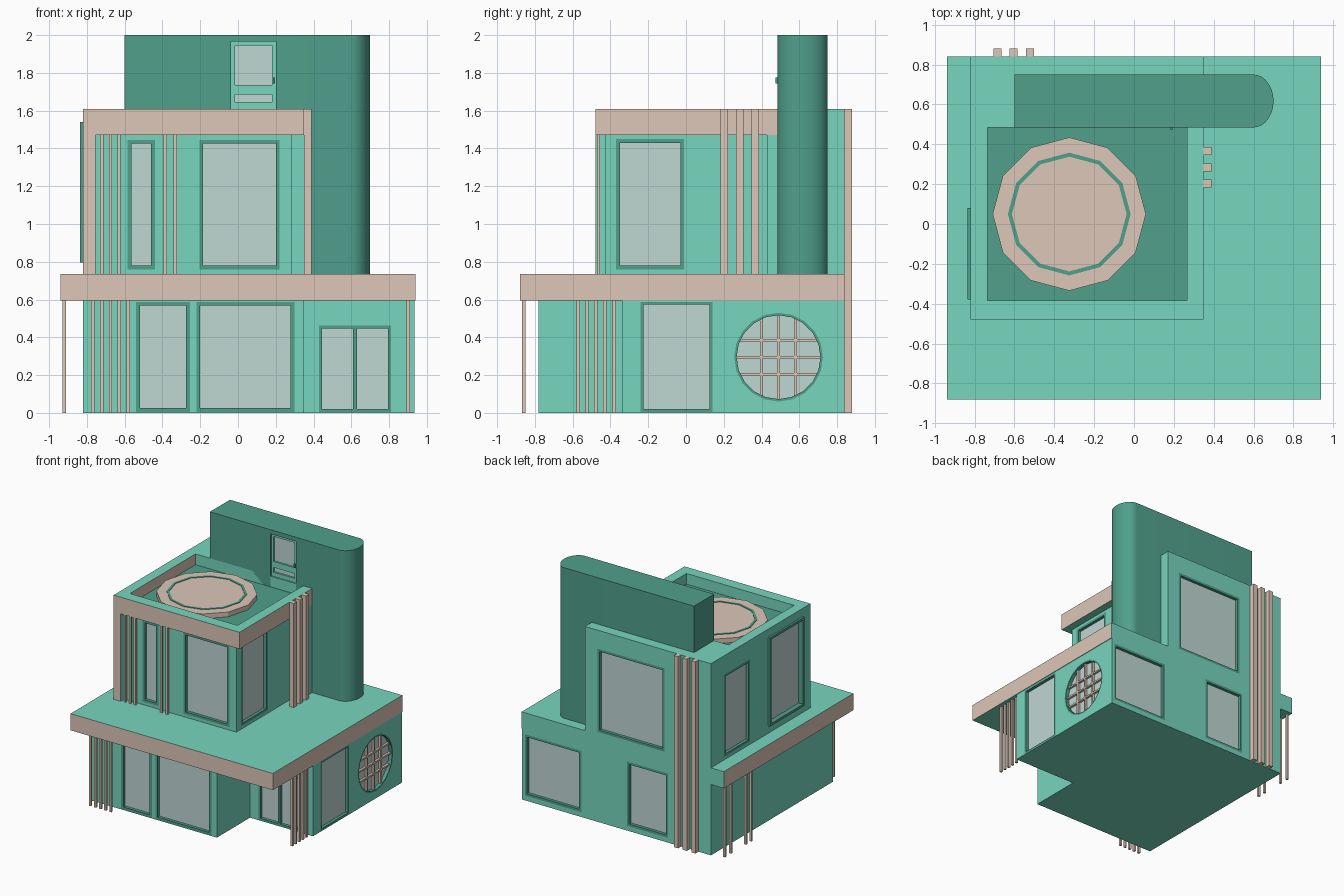
import bpy, bmesh, math
from mathutils import Vector

if "Cube" in bpy.data.objects:
    bpy.data.objects.remove(bpy.data.objects["Cube"])


def material(name, rgb):
    m = bpy.data.materials.new(name)
    m.diffuse_color = (*rgb, 1)
    m.use_nodes = True
    m.node_tree.nodes["Principled BSDF"].inputs["Base Color"].default_value = m.diffuse_color
    return m


GREEN = material("mint_wall", (.184, .672, .509))
BEIGE = material("beige_trim", (.723, .571, .479))
DARK = material("dark_green", (.08, .35, .26))
GLASS = material("pale_glass", (.52, .68, .65))


def finish(name, bm, mats):
    bmesh.ops.recalc_face_normals(bm, faces=bm.faces)
    me = bpy.data.meshes.new(name)
    bm.to_mesh(me)
    bm.free()
    for m in mats:
        me.materials.append(m)
    ob = bpy.data.objects.new(name, me)
    bpy.context.collection.objects.link(ob)
    return ob


def boxes(name, spans, mat, trim=()):
    """Boxes (x0,x1,y0,y1,z0,z1) in one mesh; faces along 'trim' directions turn beige."""
    bm = bmesh.new()
    for x0, x1, y0, y1, z0, z1 in spans:
        vs = bmesh.ops.create_cube(bm, size=1)['verts']
        for v in vs:
            v.co = (x1 if v.co.x > 0 else x0, y1 if v.co.y > 0 else y0, z1 if v.co.z > 0 else z0)
    bm.normal_update()
    for f in bm.faces:
        if any(f.normal.dot(Vector(t)) > .9 for t in trim):
            f.material_index = 1
    return finish(name, bm, [mat, BEIGE])


def prism(name, pts, z0, z1, mat):
    bm = bmesh.new()
    f = bm.faces.new([bm.verts.new((x, y, z0)) for x, y in pts])
    r = bmesh.ops.extrude_face_region(bm, geom=[f])
    bmesh.ops.translate(bm, vec=(0, 0, z1 - z0),
                        verts=[g for g in r['geom'] if isinstance(g, bmesh.types.BMVert)])
    return finish(name, bm, [mat])


def circle(n, r, cx=0, cy=0):
    return [(cx + r * math.cos(2 * math.pi * i / n), cy + r * math.sin(2 * math.pi * i / n)) for i in range(n)]


def ring(name, n, r0, r1, z0, z1, mat):
    bm = bmesh.new()
    loops = [[bm.verts.new((x, y, z)) for x, y in circle(n, r)]
             for r, z in ((r0, z0), (r1, z0), (r1, z1), (r0, z1))]
    for a in range(4):
        p, q = loops[a], loops[(a + 1) % 4]
        for i in range(n):
            j = (i + 1) % n
            bm.faces.new((p[i], p[j], q[j], q[i]))
    return finish(name, bm, [mat])


def cut(wall, cutter):
    cutter.data.materials.clear()
    mod = wall.modifiers.new("niche", 'BOOLEAN')
    mod.object, mod.operation, mod.solver = cutter, 'DIFFERENCE', 'EXACT'
    bpy.context.view_layer.objects.active = wall
    bpy.ops.object.modifier_apply(modifier=mod.name)
    bpy.data.objects.remove(cutter)


def window(name, wall, axis, sign, plane, u, z, fw=.02, out=0, bars=(), mat=DARK):
    """Recessed glass with a frame; bars are extra (u0,u1,z0,z1) frame pieces."""
    def span(u0, u1, z0, z1, d0, d1):
        d = sorted((plane + sign * d0, plane + sign * d1))
        return (*d, u0, u1, z0, z1) if axis == 'x' else (u0, u1, *d, z0, z1)
    (u0, u1), (z0, z1) = u, z
    cut(wall, boxes("cutter", [span(u0, u1, z0, z1, -.05, .05)], mat))
    pieces = [(u0, u0 + fw, z0, z1), (u1 - fw, u1, z0, z1),
              (u0 + fw, u1 - fw, z0, z0 + fw), (u0 + fw, u1 - fw, z1 - fw, z1), *bars]
    boxes(name + "_frame", [span(*p, -.05, out) for p in pieces], mat)
    boxes(name + "_glass", [span(u0 + fw, u1 - fw, z0 + fw, z1 - fw, -.05, -.025)], GLASS)


FRONT, LEFT, RIGHT = (0, -1, 0), (-1, 0, 0), (1, 0, 0)
ROOF, SLAB, BAND = 1.61, .735, 1.47

# Ground floor and its projecting roof slab
lower = prism("ground_floor", [(-.82, -.78), (.35, -.78), (.35, -.34), (.935, -.34), (.935, .84), (-.82, .84)],
              0, .6, GREEN)
boxes("terrace_slab", [(-.94, .94, -.88, .84, .595, SLAB)], GREEN, (FRONT, LEFT, RIGHT))

# Upper floor walls
upper = boxes("upper_room", [(-.755, .285, -.43, .43, SLAB, BAND)], GREEN)
side = boxes("upper_left_wall", [(-.82, -.755, -.48, .84, SLAB, ROOF)], GREEN, (FRONT,))
back = boxes("upper_back_block", [(-.755, .35, .43, .84, SLAB, BAND)], GREEN)
boxes("upper_back_top", [(-.755, .35, .485, .84, BAND, ROOF)], GREEN)

# Parapet band and sunken roof
boxes("parapet", [(-.755, .35, -.48, -.385, BAND, ROOF), (.265, .35, -.385, .485, BAND, ROOF),
                  (-.755, -.735, -.385, .485, BAND, ROOF)], GREEN, (FRONT, RIGHT))
boxes("roof_floor", [(-.735, .265, -.385, .485, BAND, 1.52)], DARK)
prism("roof_pad", circle(12, .385, -.325, .05), 1.52, 1.56, BEIGE)
pad_ring = ring("roof_pad_ring", 12, .288, .308, 1.555, 1.564, DARK)
pad_ring.location = (-.325, .05, 0)

# Tall tower with a rounded end
arc = [(.6 + .1 * math.cos(a), .6175 + .1325 * math.sin(a))
       for a in [math.pi * (i / 24 - .5) for i in range(25)]]
tower = prism("tower", [(-.6, .75), (-.6, .485)] + arc, SLAB, 2, DARK)

# Windows and doors
window("front_low_small", lower, 'y', -1, -.78, (-.54, -.255), (.005, .588))
window("front_low_large", lower, 'y', -1, -.78, (-.22, .298), (.005, .588))
window("entrance_door", lower, 'y', -1, -.34, (.43, .81), (.005, .462), .015, bars=[(.61, .63, .02, .447)])
window("right_low", lower, 'x', 1, .935, (-.24, .14), (.005, .588), .015)
window("back_low_wide", lower, 'y', 1, .84, (.385, .91), (.04, .555))
window("back_low_narrow", lower, 'y', 1, .84, (-.42, -.04), (.04, .58))
window("front_high_small", upper, 'y', -1, -.43, (-.585, -.44), (.76, 1.445))
window("front_high_large", upper, 'y', -1, -.43, (-.205, .22), (.76, 1.445))
window("right_high", upper, 'x', 1, .285, (-.37, -.01), (.76, 1.45))
window("back_high", back, 'y', 1, .84, (-.39, .235), (.755, 1.455))
window("left_high_front", side, 'x', -1, -.82, (-.38, .08), (.795, 1.54), out=.016)
window("left_high_back", side, 'x', -1, -.82, (.32, .67), (.76, 1.45))
window("roof_door", tower, 'y', -1, .485, (-.037, .2), (1.522, 1.965), .02, out=-.01, mat=GREEN,
       bars=[(-.017, .18, 1.685, 1.735), (-.017, .18, 1.542, 1.645)])
boxes("roof_door_handle", [(.184, .197, .475, .495, 1.745, 1.775)], DARK)

# Round window with a grid of bars
RC, RZ, RR = .49, .295, .235


def face_right(ob, x):
    ob.rotation_euler = (0, math.pi / 2, 0)
    ob.location = (x, RC, RZ)
    bpy.context.view_layer.update()
    return ob


cut(lower, face_right(prism("cutter", circle(20, RR), -.05, .05, DARK), .935))
face_right(ring("round_window_frame", 20, RR - .013, RR, -.05, 0, DARK), .935)
face_right(prism("round_window_glass", circle(20, RR - .01), -.05, -.03, GLASS), .935)
grid = []
for o in (-.09, 0, .09):
    h = math.sqrt((RR - .012) ** 2 - o * o)
    grid.append((.9, .925, RC + o - .007, RC + o + .007, RZ - h, RZ + h))
    grid.append((.9, .924, RC - h, RC + h, RZ + o - .007, RZ + o + .007))
boxes("round_window_bars", grid, BEIGE)


# Vertical slats
def slats(name, centres, z0, z1, hx=.009, hy=.009):
    boxes(name, [(x - hx, x + hx, y - hy, y + hy, z0, z1) for x, y in centres], BEIGE)


slats("front_low_slats", [(x, -.858) for x in (-.77, -.722, -.675, -.628, -.58)], 0, .6)
slats("left_low_slats", [(-.92, y) for y in (.80, .72, .52, .45)], 0, .6)
slats("right_low_slats", [(.902, y) for y in (-.57, -.524, -.477, -.43, -.38)], 0, .6)
slats("front_high_slats", [(x, -.463) for x in (-.722, -.675, -.63, -.386, -.333)], SLAB, BAND)
slats("back_tall_slats", [(x, .86) for x in (-.685, -.604, -.523)], 0, ROOF, .02, .02)
slats("right_high_slats", [(.37, y) for y in (.203, .284, .366)], SLAB, ROOF, .02, .02)

# Smooth the rounded tower end, keeping sharp edges
bpy.ops.object.select_all(action='DESELECT')
tower.select_set(True)
bpy.context.view_layer.objects.active = tower
bpy.ops.object.shade_smooth_by_angle(angle=math.radians(30))
